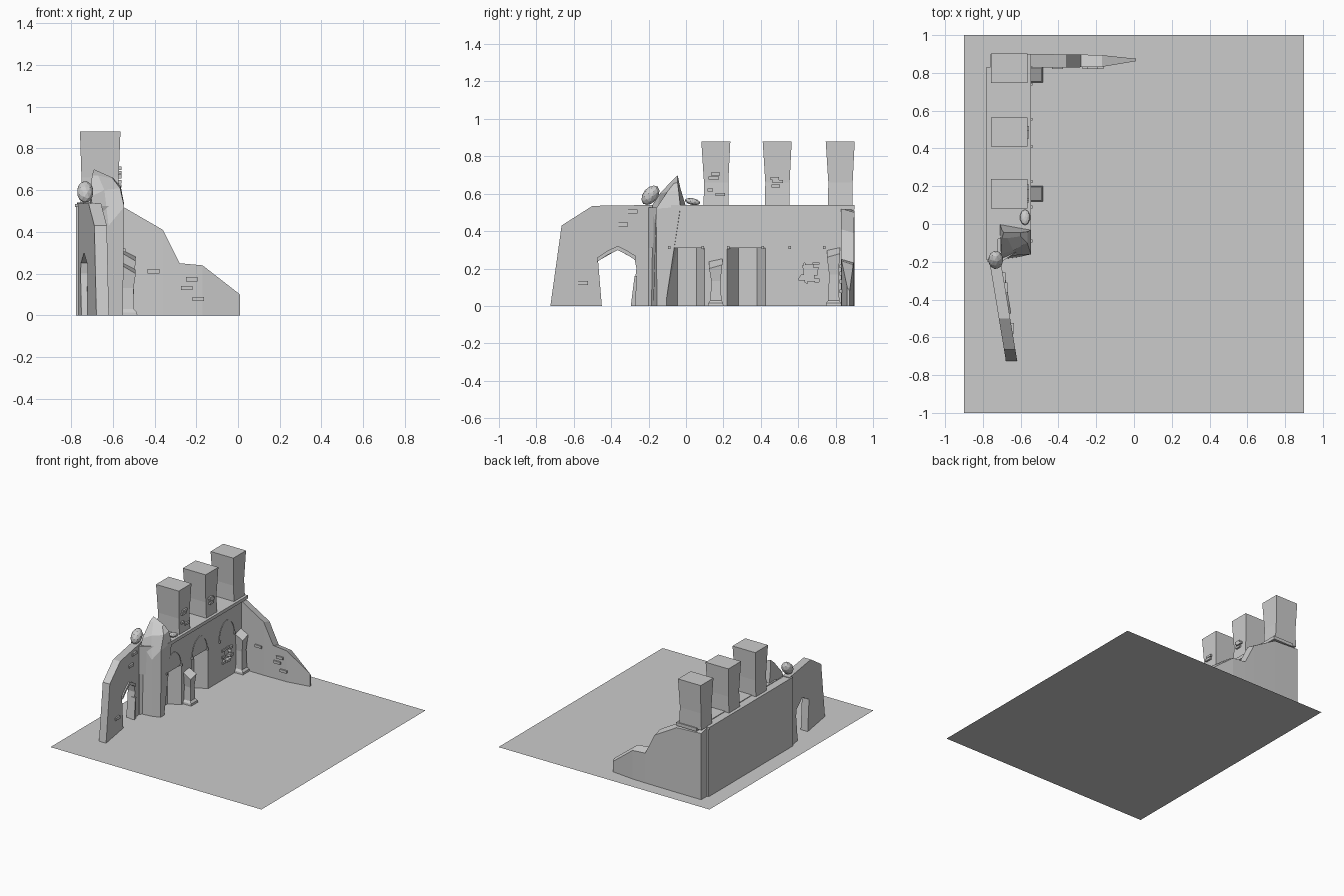
import bpy, bmesh, math
from mathutils import Vector


def loft(name, rings, closed=True):
    """Skin between equal-length rings of 3D points and cap both ends."""
    bm = bmesh.new()
    vs = [[bm.verts.new(p) for p in r] for r in rings]
    n = len(rings[0])
    for a, b in zip(vs, vs[1:]):
        for i in range(n):
            j = (i + 1) % n
            bm.faces.new((a[i], a[j], b[j], b[i]))
    if closed:
        bm.faces.new(vs[0])
        bm.faces.new(vs[-1])
    bmesh.ops.recalc_face_normals(bm, faces=bm.faces)
    me = bpy.data.meshes.new(name)
    bm.to_mesh(me)
    bm.free()
    ob = bpy.data.objects.new(name, me)
    bpy.context.collection.objects.link(ob)
    return ob


def rect(x0, x1, y0, y1, z):
    return [(x0, y0, z), (x1, y0, z), (x1, y1, z), (x0, y1, z)]


def box(name, x0, x1, y0, y1, z0, z1):
    return loft(name, [rect(x0, x1, y0, y1, z0), rect(x0, x1, y0, y1, z1)])


def plan(pts, z):
    return [(x, y, z) for x, y in pts]


# ground sheet
bpy.ops.mesh.primitive_plane_add(size=2)
bpy.context.object.name = "ground_sheet"
bpy.context.object.scale = (0.9, 1, 1)

# long wall: lower part with two splayed niches, solid upper part, coping
XF, XB = -0.552, -0.775
outline = [(XB, -0.2), (-0.70, -0.2), (-0.66, -0.15), (XF, -0.15)]
for y in (-0.105, 0.22):
    outline += [(XF, y), (-0.64, y + 0.06), (-0.64, y + 0.16), (XF, y + 0.205)]
outline += [(XF, 0.83), (XB, 0.83)]
lower = loft("lower_wall", [plan(outline, 0), plan(outline, 0.31)])
upper = [(XB, -0.2), (-0.70, -0.2), (XF, -0.1), (XF, 0.83), (XB, 0.83)]
loft("upper_wall", [plan(upper, 0.31), plan(upper, 0.525)])
box("wall_coping", -0.72, -0.545, -0.08, 0.9, 0.515, 0.54)
box("back_coping", -0.78, -0.72, -0.19, 0.83, 0.52, 0.535)

# broken patch in the third bay, with brick ends round its edge
patch = [(0.60, 0.14), (0.65, 0.12), (0.715, 0.13), (0.70, 0.18), (0.715, 0.23), (0.62, 0.23), (0.63, 0.19)]
cutter = loft("patch_cutter", [[(x, y, z) for y, z in patch] for x in (-0.575, -0.5)])
cutter.hide_render = True
cutter.hide_viewport = False
cutter.display_type = 'WIRE'
mod = lower.modifiers.new("patch", 'BOOLEAN')
mod.operation = 'DIFFERENCE'
mod.object = cutter
mod.solver = 'EXACT'
for y, z in [(0.61, 0.225), (0.655, 0.228), (0.70, 0.215), (0.705, 0.155), (0.61, 0.175), (0.615, 0.13), (0.67, 0.125)]:
    box("patch_brick", -0.572, -0.545, y - 0.02, y + 0.02, z - 0.009, z + 0.009)

# pointed arch ribs with small corbels on three bays
for y0, y1 in [(-0.09, 0.09), (0.225, 0.41), (0.555, 0.74)]:
    mid, w = (y0 + y1) / 2, (y1 - y0) / 2
    rings = []
    for i in range(13):
        t = i / 6 - 1
        k = 1 - abs(t)
        y = mid + math.copysign(w * math.cos(k * math.pi / 2) ** 0.85, t) if k < 1 else mid
        z = 0.31 + 0.10 * math.sin(k * math.pi / 2) + 0.03 * k
        rings.append([(XF - 0.004, y, z), (XF + 0.004, y, z), (XF + 0.004, y, z + 0.006), (XF - 0.004, y, z + 0.006)])
    loft("arch_rib", rings)
    for y in (y0, y1):
        box("arch_corbel", XF - 0.01, -0.538, y - 0.007, y + 0.007, 0.305, 0.32)

# three flared merlons on top with loose bricks
for y in (0.16, 0.488, 0.825):
    loft("merlon", [rect(-0.755, -0.565, y - 0.066, y + 0.066, 0.53),
                    rect(-0.75, -0.572, y - 0.064, y + 0.066, 0.66),
                    rect(-0.757, -0.563, y - 0.078, y + 0.077, 0.88)])
for y, z, w in [(0.158, 0.705, 0.05), (0.148, 0.685, 0.055), (0.13, 0.62, 0.03), (0.183, 0.595, 0.05),
                (0.475, 0.68, 0.045), (0.49, 0.664, 0.055), (0.48, 0.64, 0.045)]:
    box("merlon_brick", -0.59, -0.557, y - w / 2, y + w / 2, z - 0.008, z + 0.008)


# angled gate wall with a pointed doorway
def slant(y):
    return -0.765 - (y + 0.2) * 0.165


gate = [(-0.725, 0), (-0.665, 0.43), (-0.50, 0.535), (-0.16, 0.54), (-0.16, 0), (-0.29, 0),
        (-0.265, 0.20), (-0.275, 0.25), (-0.365, 0.30), (-0.47, 0.24), (-0.45, 0)]
loft("gate_wall", [[(slant(y) + d, y, z) for y, z in gate] for d in (0, 0.06)])

# doorway voussoirs
lintel = [(-0.475, 0.235), (-0.42, 0.272), (-0.365, 0.298), (-0.318, 0.275), (-0.27, 0.245)]
for a, b in zip(lintel, lintel[1:]):
    q = [a, b, (b[0], b[1] + 0.023), (a[0], a[1] + 0.023)]
    loft("door_voussoir", [[(slant(y) + d, y, z) for y, z in q] for d in (0.03, 0.07)])
q = [(-0.295, 0), (-0.275, 0.16), (-0.262, 0.16), (-0.27, 0)]
loft("door_jamb", [[(slant(y) + d, y, z) for y, z in q] for d in (0.03, 0.07)])
for y, z in [(-0.285, 0.505), (-0.337, 0.435), (-0.552, 0.122)]:
    x = slant(y) + 0.06
    box("gate_brick", x - 0.015, x + 0.012, y - 0.027, y + 0.027, z - 0.01, z + 0.01)

# ragged stone buttress
loft("buttress", [
    [(-0.69, -0.185, 0), (-0.61, -0.175, 0), (-0.552, -0.155, 0), (-0.552, -0.11, 0), (-0.70, -0.06, 0)],
    [(-0.70, -0.18, 0.54), (-0.62, -0.165, 0.43), (-0.545, -0.16, 0.52), (-0.545, -0.03, 0.53), (-0.71, -0.0, 0.53)],
    [(-0.705, -0.16, 0.57), (-0.64, -0.14, 0.60), (-0.565, -0.10, 0.61), (-0.562, -0.04, 0.62), (-0.70, -0.03, 0.63)],
    [(-0.70, -0.075, 0.67), (-0.67, -0.075, 0.67), (-0.60, -0.065, 0.655), (-0.60, -0.045, 0.66), (-0.69, -0.045, 0.70)]])

# boulders
for loc, s, tilt in [((-0.732, -0.19, 0.592), (0.04, 0.04, 0.06), -0.7),
                     ((-0.577, 0.035, 0.558), (0.027, 0.042, 0.018), -0.2)]:
    bpy.ops.mesh.primitive_ico_sphere_add(subdivisions=2, radius=1, location=loc, rotation=(tilt, 0, 0))
    bpy.context.object.name = "boulder"
    bpy.context.object.scale = s

# broken half columns against the wall
for y, h in [(0.16, 0.22), (0.79, 0.28)]:
    loft("broken_column", [
        rect(-0.56, -0.482, y - 0.042, y + 0.04, 0),
        rect(-0.56, -0.484, y - 0.041, y + 0.038, 0.015),
        rect(-0.558, -0.498, y - 0.03, y + 0.03, 0.03),
        rect(-0.555, -0.50, y - 0.025, y + 0.024, h * 0.6),
        [(x, yy, z + dz) for (x, yy, z), dz in
         zip(rect(-0.558, -0.49, y - 0.036, y + 0.034, h), (0.02, -0.02, 0.0, 0.035))]])

# ruined end wall, stepping down and thinning towards its tip
steps = [(-0.76, 0.53, 0.83, 0.90), (-0.55, 0.52, 0.83, 0.90), (-0.36, 0.41, 0.828, 0.898),
         (-0.28, 0.25, 0.83, 0.897), (-0.17, 0.24, 0.832, 0.894), (0.01, 0.10, 0.862, 0.875)]
loft("end_wall", [[(x, a, 0), (x, b, 0), (x, b, h - 0.02), (x, a, h)] for x, h, a, b in steps])
for x, z in [(-0.405, 0.212), (-0.222, 0.173), (-0.245, 0.131), (-0.19, 0.078)]:
    box("end_wall_brick", x - 0.028, x + 0.028, 0.82, 0.85, z - 0.01, z + 0.01)
